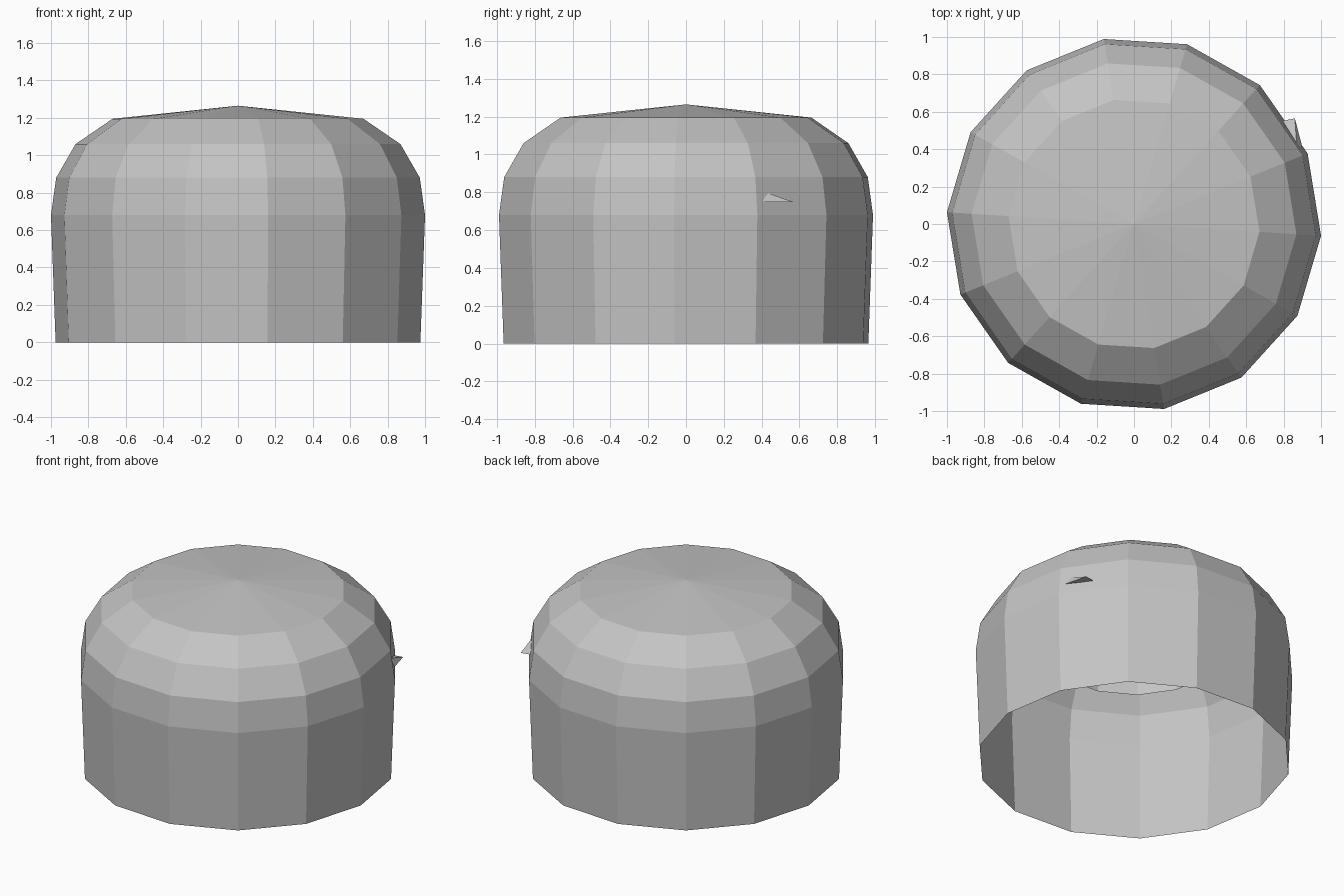
import bpy
import bmesh
import math

SIDES = 14
TURN = math.radians(-3.6)

cube = bpy.data.objects.get("Cube")
if cube:
    bpy.data.objects.remove(cube, do_unlink=True)

grey = bpy.data.materials.new("plain_grey")
grey.use_nodes = True
colour = (0.55, 0.55, 0.55, 1)
grey.diffuse_color = colour
grey.node_tree.nodes["Principled BSDF"].inputs["Base Color"].default_value = colour


def make_object(name, bm):
    mesh = bpy.data.meshes.new(name)
    bm.to_mesh(mesh)
    bm.free()
    mesh.materials.append(grey)
    obj = bpy.data.objects.new(name, mesh)
    bpy.context.collection.objects.link(obj)
    return obj


def lathe(name, profile, apex=None):
    """Turn (radius, height) points into a faceted open shell."""
    bm = bmesh.new()
    rings = []
    for radius, z in profile:
        angles = [TURN + math.tau * i / SIDES for i in range(SIDES)]
        rings.append([bm.verts.new((radius * math.cos(a), radius * math.sin(a), z))
                      for a in angles])
    for low, high in zip(rings, rings[1:]):
        for i in range(SIDES):
            j = (i + 1) % SIDES
            bm.faces.new((low[i], low[j], high[j], high[i]))
    if apex is not None:
        tip = bm.verts.new((0, 0, apex))
        for i in range(SIDES):
            bm.faces.new((rings[-1][i], rings[-1][(i + 1) % SIDES], tip))
    return make_object(name, bm)


# Hollow outer dome, open underneath, with a shallow conical roof
lathe("dome_shell",
      [(0.977, 0), (1.002, 0.68), (0.974, 0.88), (0.87, 1.06), (0.672, 1.195)],
      apex=1.265)

# Open collar hanging under the roof
lathe("inner_collar", [(0.56, 0.79), (0.56, 1.2)])

# Small spur poking through the back left wall
bm = bmesh.new()
for point in [(0.86, 0.565, 0.75), (0.9, 0.41, 0.75), (0.79, 0.55, 0.75), (0.87, 0.42, 0.8)]:
    bm.verts.new(point)
bmesh.ops.convex_hull(bm, input=bm.verts)
bmesh.ops.recalc_face_normals(bm, faces=bm.faces)
make_object("wall_spur", bm)
